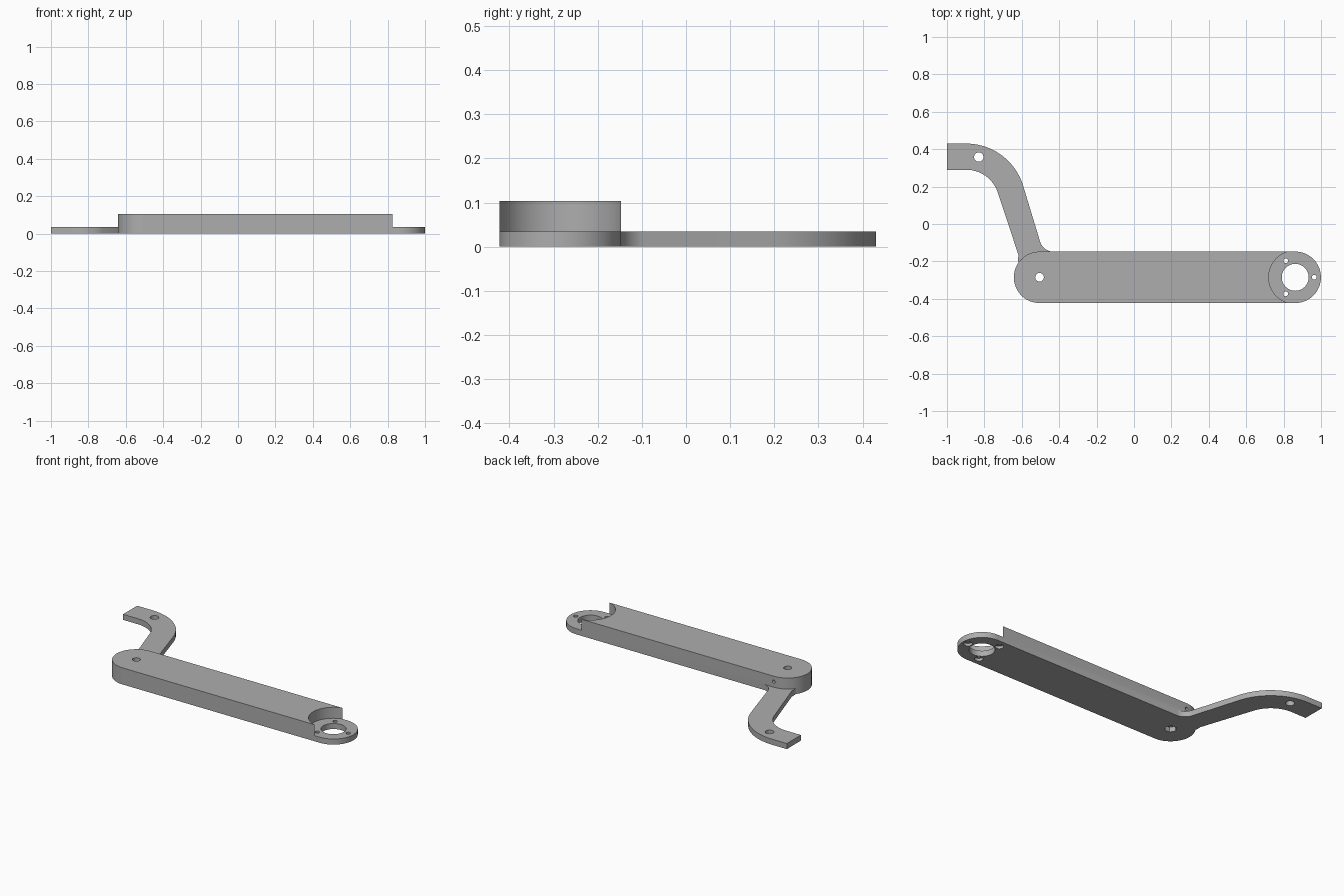
import bpy, bmesh, math
from math import sin, cos, radians, pi
from mathutils import Matrix

if "Cube" in bpy.data.objects:
    bpy.data.objects.remove(bpy.data.objects["Cube"], do_unlink=True)

PLATE, TOP = 0.035, 0.104      # plate thickness, beam height
PIVOT, BEARING, R = (-0.505, -0.285), (0.862, -0.285), 0.1375

grey = bpy.data.materials.new("plain grey")
grey.use_nodes = True
grey.diffuse_color = (0.42, 0.42, 0.42, 1)
grey.node_tree.nodes["Principled BSDF"].inputs["Base Color"].default_value = grey.diffuse_color


def arc(centre, r, a0, a1, n=24):
    angles = [radians(a0 + (a1 - a0) * i / n) for i in range(n + 1)]
    return [(centre[0] + r * cos(a), centre[1] + r * sin(a)) for a in angles]


def prism(name, outline, z0, z1):
    bm = bmesh.new()
    face = bm.faces.new([bm.verts.new((x, y, z0)) for x, y in outline])
    out = bmesh.ops.extrude_face_region(bm, geom=[face])
    verts = [v for v in out["geom"] if isinstance(v, bmesh.types.BMVert)]
    bmesh.ops.translate(bm, vec=(0, 0, z1 - z0), verts=verts)
    bmesh.ops.recalc_face_normals(bm, faces=bm.faces)
    mesh = bpy.data.meshes.new(name)
    bm.to_mesh(mesh)
    bm.free()
    mesh.materials.append(grey)
    obj = bpy.data.objects.new(name, mesh)
    bpy.context.collection.objects.link(obj)
    return obj


def cylinder(name, centre, r, z0, z1, n=48):
    return prism(name, arc(centre, r, 0, 360, n)[:-1], z0, z1)


def combine(target, tool, operation):
    mod = target.modifiers.new("combine", "BOOLEAN")
    mod.operation, mod.solver, mod.object = operation, "EXACT", tool
    bpy.context.view_layer.objects.active = target
    bpy.ops.object.modifier_apply(modifier=mod.name)
    bpy.data.objects.remove(tool, do_unlink=True)


# Main beam with rounded ends
beam = prism("crank_arm", arc(PIVOT, R, 90, 270, 40) + arc(BEARING, R, -90, 90, 40), 0, TOP)

# Thin curved handle with a fillet where it meets the beam
bend = (-0.897, 0.112)
outline = ([(-1, 0.43)] + arc(bend, 0.318, 90, 18)
           + arc((-0.43, -0.073), 0.075, 198, 270, 12)
           + [(-0.43, -0.25), (-0.56, -0.25), (-0.62, -0.2), (-0.618, -0.165)]
           + arc(bend, 0.178, 18, 90) + [(-1, 0.29)])
combine(beam, prism("handle", outline, 0, PLATE), "UNION")

# Round step that leaves a thin bearing plate
combine(beam, cylinder("step", BEARING, 0.142, PLATE, 0.2, 80), "DIFFERENCE")

# Through holes
for centre, r in ((PIVOT, 0.023), (BEARING, 0.072), ((-0.83, 0.358), 0.025)):
    combine(beam, cylinder("hole", centre, r, -0.1, 0.2), "DIFFERENCE")

# Nut pocket under the pivot
combine(beam, cylinder("pocket", PIVOT, 0.035, -0.1, 0.03, 6), "DIFFERENCE")

# Bearing plate screw holes, counterbored from below
for centre in arc(BEARING, 0.102, 0, 240, 2):
    combine(beam, cylinder("screw", centre, 0.013, -0.1, 0.2, 24), "DIFFERENCE")
    combine(beam, cylinder("screw_head", centre, 0.024, -0.1, 0.017, 24), "DIFFERENCE")

# Set screw hole from the back wall to the pivot
screw = cylinder("set_screw", (0, 0), 0.01, 0, 0.2, 20)
screw.data.transform(Matrix.Translation((PIVOT[0], PIVOT[1], 0.069)) @ Matrix.Rotation(-pi / 2, 4, "X"))
combine(beam, screw, "DIFFERENCE")

bpy.ops.object.select_all(action="DESELECT")
beam.select_set(True)
bpy.context.view_layer.objects.active = beam
bpy.ops.object.shade_smooth_by_angle(angle=radians(30))
